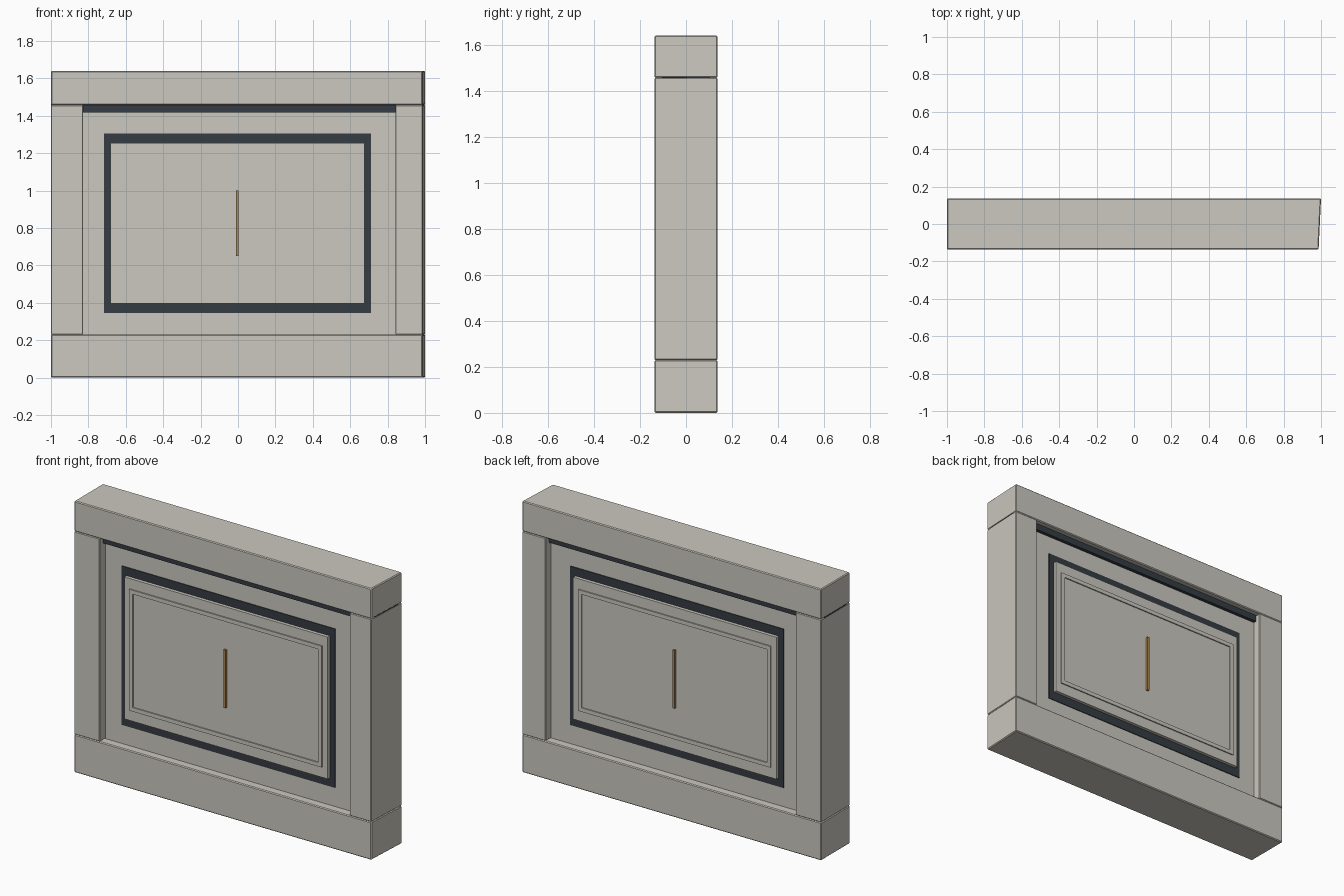
import bpy, bmesh

if "Cube" in bpy.data.objects:
    bpy.data.objects.remove(bpy.data.objects["Cube"])


def mat(name, rgb):
    m = bpy.data.materials.new(name)
    m.diffuse_color = (*rgb, 1)
    m.use_nodes = True
    m.node_tree.nodes["Principled BSDF"].inputs["Base Color"].default_value = m.diffuse_color
    return m


STONE = mat("warm_grey", (0.60, 0.58, 0.52))
DARK = mat("charcoal", (0.035, 0.045, 0.055))
BRASS = mat("brass", (0.40, 0.24, 0.09))
SKEW = 0.013  # the +x end leans inwards towards the front


def box(name, x, y, z, material, bevel=0.0, skew=0.0):
    bm = bmesh.new()
    bmesh.ops.create_cube(bm, size=1)
    for v in bm.verts:
        right, back = v.co.x > 0, v.co.y > 0
        v.co = (x[right], y[back], z[v.co.z > 0])
        if right and not back:
            v.co.x -= skew
    me = bpy.data.meshes.new(name)
    bm.to_mesh(me)
    bm.free()
    me.materials.append(material)
    ob = bpy.data.objects.new(name, me)
    bpy.context.collection.objects.link(ob)
    if bevel:
        b = ob.modifiers.new("edge", 'BEVEL')
        b.width, b.segments = bevel, 1
    return ob


def ring(name, x, y, z, w, material):
    # rectangular moulding made from an outer and an inner outline
    bm = bmesh.new()

    def loop(inset, yy):
        x0, x1, z0, z1 = x[0] + inset, x[1] - inset, z[0] + inset, z[1] - inset
        return [bm.verts.new((a, yy, c)) for a, c in
                ((x0, z0), (x1, z0), (x1, z1), (x0, z1))]

    loops = [loop(0, y[0]), loop(w, y[0]), loop(w, y[1]), loop(0, y[1])]
    for a, b in zip(loops, loops[1:] + loops[:1]):
        for i in range(4):
            j = (i + 1) % 4
            bm.faces.new((a[i], a[j], b[j], b[i]))
    bmesh.ops.recalc_face_normals(bm, faces=bm.faces)
    me = bpy.data.meshes.new(name)
    bm.to_mesh(me)
    bm.free()
    me.materials.append(material)
    bpy.context.collection.objects.link(bpy.data.objects.new(name, me))


D = (-0.137, 0.137)

# outer surround: base, lintel and two posts
box("base", (-1, 1), D, (0, 0.23), STONE, 0.005, SKEW)
box("lintel", (-1, 1), D, (1.457, 1.64), STONE, 0.005, SKEW)
box("left_post", (-1, -0.828), D, (0.23, 1.457), STONE, 0.004)
box("right_post", (0.842, 1), D, (0.23, 1.457), STONE, 0.004, SKEW)

# recessed wall and the dark strip under the lintel
box("wall_panel", (-0.84, 0.85), (-0.085, 0.085), (0.22, 1.46), STONE)
box("shadow_strip", (-0.999, 0.997), (-0.105, 0.105), (1.418, 1.46), DARK, 0, 0.01)

# dark border with the door standing proud of it
box("dark_border", (-0.716, 0.711), (-0.09, 0.09), (0.345, 1.305), DARK)
box("door", (-0.682, 0.677), (-0.11, 0.11), (0.397, 1.255), STONE)

# moulding and pull bar on both faces
for side, s in (("front", -1), ("back", 1)):
    ring(side + "_moulding", (-0.647, 0.641), sorted((s * 0.108, s * 0.117)),
         (0.46, 1.193), 0.024, STONE)
    box(side + "_handle", (-0.011, 0.003), sorted((s * 0.108, s * 0.125)),
        (0.65, 1.0), BRASS)
